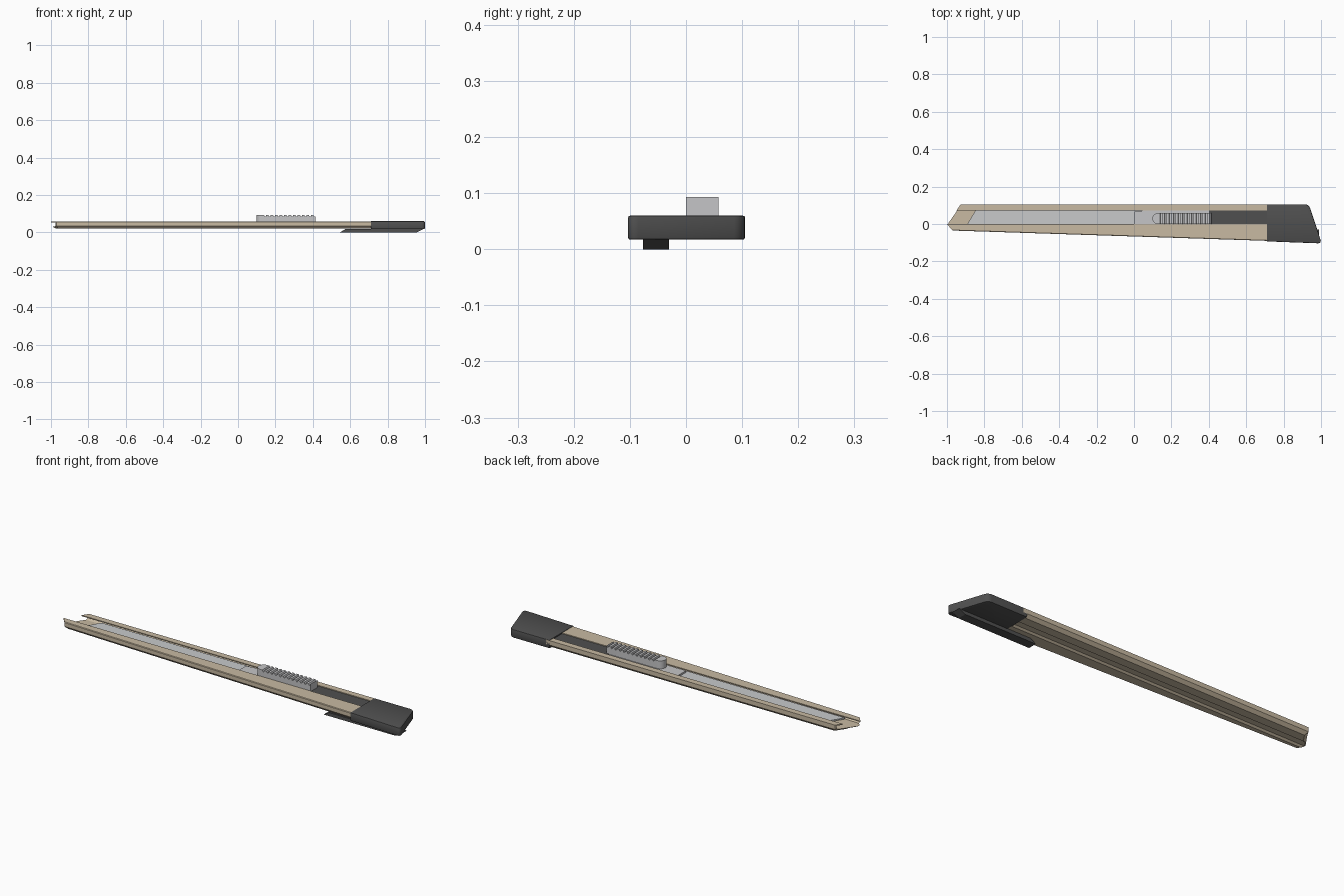
import bpy, bmesh, math

if "Cube" in bpy.data.objects:
    bpy.data.objects.remove(bpy.data.objects["Cube"])


def mat(name, rgb):
    m = bpy.data.materials.new(name)
    m.diffuse_color = (*rgb, 1)
    m.use_nodes = True
    m.node_tree.nodes["Principled BSDF"].inputs["Base Color"].default_value = m.diffuse_color
    return m


BEIGE = mat("beige metal", (0.58, 0.49, 0.36))
DARK = mat("dark plastic", (0.08, 0.08, 0.08))
STEEL = mat("blade steel", (0.58, 0.59, 0.60))
GREY = mat("grey slider", (0.56, 0.56, 0.57))


def finish(name, bm, material):
    bmesh.ops.recalc_face_normals(bm, faces=bm.faces)
    me = bpy.data.meshes.new(name)
    bm.to_mesh(me)
    bm.free()
    ob = bpy.data.objects.new(name, me)
    bpy.context.collection.objects.link(ob)
    me.materials.append(material)
    return ob


def prism(name, pts, lo, hi, material, side=False):
    """Extrude an xy outline along z, or an xz outline along y when side is set."""
    bm = bmesh.new()
    place = (lambda a, b, h: (a, h, b)) if side else (lambda a, b, h: (a, b, h))
    f = bm.faces.new([bm.verts.new(place(a, b, lo)) for a, b in pts])
    ext = bmesh.ops.extrude_face_region(bm, geom=[f])
    shift = (0, hi - lo, 0) if side else (0, 0, hi - lo)
    bmesh.ops.translate(bm, vec=shift,
                        verts=[v for v in ext["geom"] if isinstance(v, bmesh.types.BMVert)])
    return finish(name, bm, material)


def low_edge(x):
    """y of the tapered lower side of the knife."""
    return -0.035 - 0.0327 * (x + 0.97)


# Sheet metal channel: open section lofted from the pointed nose to the cap
def section(b):
    outer = [(0, .058), (b + .003, .058), (b, .055), (b, .035), (b + .015, .02),
             (-.005, .02), (.005, .028), (.035, .028), (.045, .02), (.09, .02),
             (.105, .035), (.105, .058), (.073, .058)]
    inner = [(0, .053), (b + .006, .053), (b + .006, .05), (b + .006, .038), (b + .014, .032),
             (-.005, .032), (.005, .032), (.035, .032), (.045, .032), (.088, .032),
             (.099, .038), (.099, .053), (.073, .053)]
    return outer + inner[::-1]


def nose_x(y, z):
    x = -1 + (0.7 * y if y > 0 else -0.85 * y)
    return x + max(0, .035 - z) * 1.5


bm = bmesh.new()
start = [bm.verts.new((nose_x(y, z), y, z)) for y, z in section(low_edge(-0.97))]
end = [bm.verts.new((0.73, y, z)) for y, z in section(low_edge(0.73))]
n = len(start)
for i in range(n):
    j = (i + 1) % n
    bm.faces.new((start[i], start[j], end[j], end[i]))
for ring in (start, end):
    for i in range(n // 2 - 1):
        bm.faces.new((ring[i], ring[i + 1], ring[n - 2 - i], ring[n - 1 - i]))
finish("body_channel", bm, BEIGE)

# Blade inside the channel
prism("blade", [(-.90, -.015), (.3, -.015), (.3, .085), (-.84, .085)], .036, .043, STEEL)

# Blade carrier under the slider
prism("blade_carrier", [(0, 0), (.42, 0), (.42, .072), (.05, .072), (0, .065)], .040, .052, GREY)

# Slider: rounded grip with a raised front end and ridges
R, CY = .029, .029
arc = [(.098 + R + R * math.cos(t), CY + R * math.sin(t))
       for t in (math.pi / 2 + math.pi * k / 12 for k in range(13))]
prism("slider_base", arc + [(.415, 0), (.415, .058)], .050, .084, GREY)
prism("slider_front", arc, .084, .093, GREY)
teeth = [(.127, .083)]
for k in range(12):
    x = .127 + .024 * k
    teeth += [(x, .093), (x + .012, .093), (x + .016, .0845), (x + .022, .0845)]
teeth += [(.415, .093), (.415, .083)]
prism("slider_ridges", teeth, 0, .058, GREY, side=True)

# Dark tongue seen in the slot behind the slider
prism("slot_tongue", [(.40, 0), (.73, 0), (.73, .073), (.40, .073)], .036, .054, DARK)

# End cap with a slanted, rounded rear end
corners = [(.71, .105), (.71, -.093), (1.004, -.104), (.935, .105)]
cap = prism("end_cap", corners, .017, .060, DARK)
bm = bmesh.new()
bm.from_mesh(cap.data)
rear = [e for e in bm.edges
        if abs(e.verts[0].co.z - e.verts[1].co.z) > .01 and e.verts[0].co.x > .8]
bmesh.ops.bevel(bm, geom=rear, offset=.02, segments=5, profile=.5, affect='EDGES')
rim = [e for e in bm.edges if abs(e.verts[0].co.z - e.verts[1].co.z) < .001
       and max(v.co.x for v in e.verts) > .72]
bmesh.ops.bevel(bm, geom=rim, offset=.004, segments=2, profile=.5, affect='EDGES')
bm.to_mesh(cap.data)
bm.free()

# Clip under the cap
prism("pocket_clip", [(.545, 0), (.955, 0), (.99, .018), (.575, .018)], -.077, -.03, DARK, side=True)

# Smooth only the rounded parts
for name in ("end_cap", "slider_base", "slider_front"):
    ob = bpy.data.objects[name]
    bpy.ops.object.select_all(action='DESELECT')
    ob.select_set(True)
    bpy.context.view_layer.objects.active = ob
    bpy.ops.object.shade_smooth_by_angle(angle=math.radians(35))
